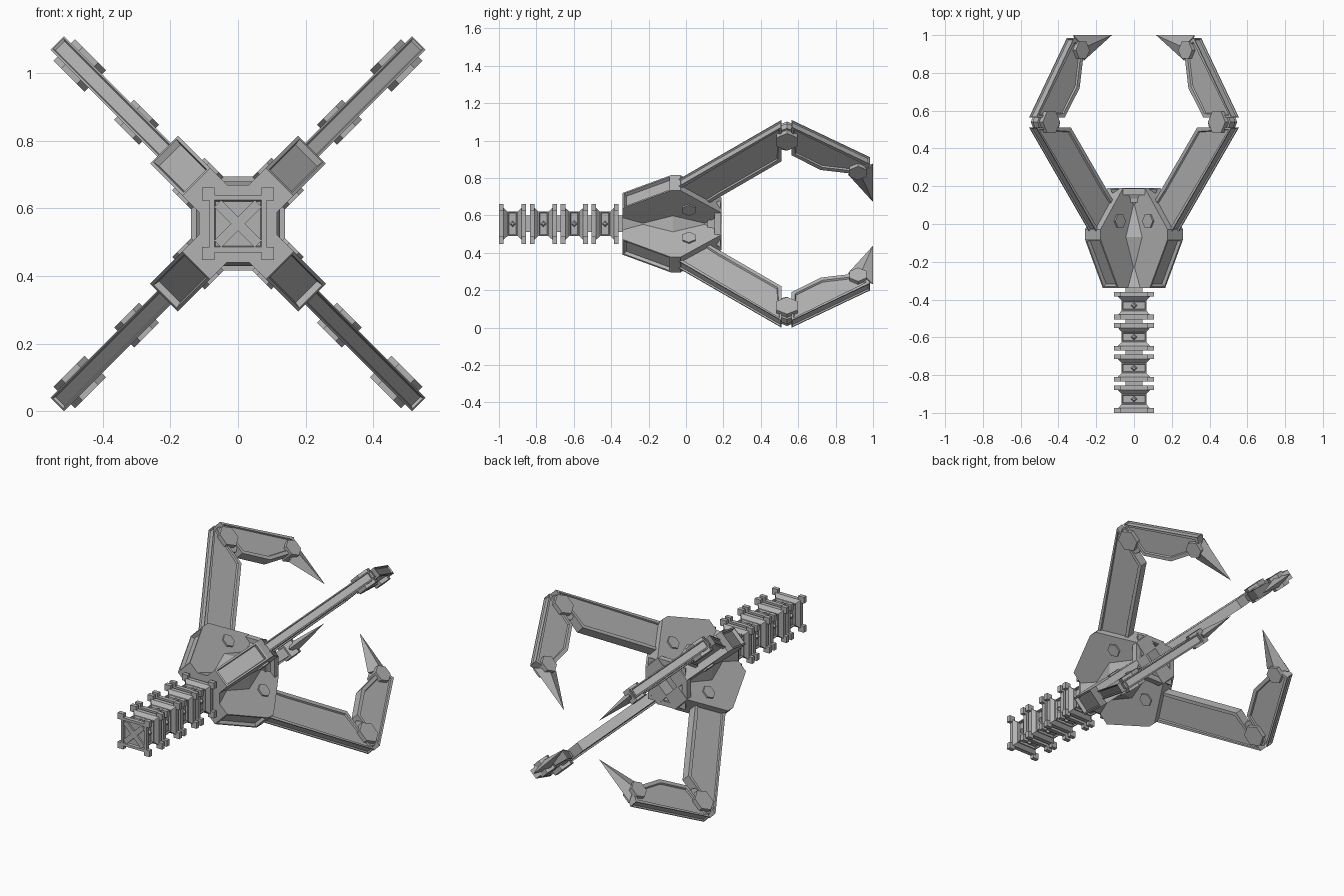
import bpy, bmesh, math
from mathutils import Matrix, Vector

cube = bpy.data.objects.get("Cube")
if cube:
    bpy.data.objects.remove(cube, do_unlink=True)

steel = bpy.data.materials.new("grey_steel")
steel.use_nodes = True
GREY = (0.45, 0.45, 0.45, 1)
steel.diffuse_color = GREY
steel.node_tree.nodes["Principled BSDF"].inputs["Base Color"].default_value = GREY

AXIS = Matrix.Translation((0, 0, 0.555))   # centre line of the claw


def finish(bm, name, matrix=AXIS):
    mesh = bpy.data.meshes.new(name)
    bm.to_mesh(mesh)
    bm.free()
    mesh.materials.append(steel)
    obj = bpy.data.objects.new(name, mesh)
    obj.matrix_world = matrix
    bpy.context.collection.objects.link(obj)
    return obj


def recess(bm, faces, rim, depth):
    """Sink (or raise) a panel inside a flat rim."""
    bmesh.ops.inset_individual(bm, faces=faces, thickness=rim, depth=0)
    bmesh.ops.inset_individual(bm, faces=faces, thickness=0.005, depth=depth)


def prism(bm, profile, half, rim=0, depth=-0.009, edges=(), edge_rim=0.012, edge_depth=-0.012):
    """Extrude a (y, radius) profile across the arm, then panel its sides."""
    left = [bm.verts.new((-half, y, r)) for y, r in profile]
    right = [bm.verts.new((half, y, r)) for y, r in profile]
    sides = [bm.faces.new(left), bm.faces.new(right[::-1])]
    n = len(profile)
    rims = [bm.faces.new((left[i], right[i], right[(i + 1) % n], left[(i + 1) % n]))
            for i in range(n)]
    bmesh.ops.recalc_face_normals(bm, faces=sides + rims)
    if rim:
        recess(bm, sides, rim, depth)
    if edges:
        recess(bm, [rims[i] for i in edges], edge_rim, edge_depth)


def square_loft(bm, rings):
    """Loft squares of half width w along y; returns side faces by band."""
    loops = [[bm.verts.new((sx * w, y, sz * w))
              for sx, sz in ((-1, -1), (1, -1), (1, 1), (-1, 1))] for y, w in rings]
    bands = [[bm.faces.new((a[i], a[(i + 1) % 4], b[(i + 1) % 4], b[i])) for i in range(4)]
             for a, b in zip(loops, loops[1:])]
    caps = [bm.faces.new(loops[0]), bm.faces.new(loops[-1][::-1])]
    bmesh.ops.recalc_face_normals(bm, faces=bm.faces[:])
    return bands, caps


def box(bm, centre, size, turn=0):
    m = (Matrix.Rotation(turn, 4, 'Y') @ Matrix.Translation(centre)
         @ Matrix.Diagonal((*size, 1)))
    bmesh.ops.create_cube(bm, size=1, matrix=m)


def hex_bolt(bm, y, r, radius, half):
    m = (Matrix.Translation((0, y, r)) @ Matrix.Rotation(math.pi / 2, 4, 'Y')
         @ Matrix.Rotation(math.pi / 2, 4, 'Z'))
    bmesh.ops.create_cone(bm, cap_ends=True, segments=6, radius1=radius,
                          radius2=radius, depth=half * 2, matrix=m)


# Tail: four spool-shaped segments with corner tabs on a square spine
SEG = 0.165
for k in range(4):
    bm = bmesh.new()
    y0 = -1 + k * SEG
    shape = [(0, 0.085), (0.025, 0.085), (0.045, 0.066),
             (0.1, 0.066), (0.12, 0.085), (0.145, 0.085)]
    bands, caps = square_loft(bm, [(y0 + y, w) for y, w in shape])
    recess(bm, bands[2], 0.008, -0.012)
    recess(bm, caps, 0.022, -0.012)
    for sx in (-1, 1):
        for sz in (-1, 1):
            for dy in (0.0125, 0.1325):
                box(bm, (sx * 0.088, y0 + dy, sz * 0.088), (0.038, 0.025, 0.038))
    for i in range(4):
        # small stud in the middle of each side
        m = (Matrix.Rotation(i * math.pi / 2, 4, 'Y')
             @ Matrix.Translation((0, y0 + 0.0725, 0.058)))
        bmesh.ops.create_cone(bm, cap_ends=True, segments=4, radius1=0.02,
                              radius2=0.008, depth=0.016, matrix=m)
    finish(bm, f"tail_segment_{k + 1}")

bm = bmesh.new()
square_loft(bm, [(-0.98, 0.045), (-0.3, 0.045)])
finish(bm, "tail_spine")

bm = bmesh.new()
for turn in (math.pi / 4, -math.pi / 4):
    box(bm, (0, -0.99, 0), (0.17, 0.018, 0.03), turn)
finish(bm, "tail_end_cross")

# Hub core: pinched square body showing between the four brackets
bm = bmesh.new()
bands, caps = square_loft(bm, [(-0.34, 0.115), (-0.23, 0.085), (-0.07, 0.125),
                               (0.1, 0.085), (0.185, 0.135)])
for v in bm.verts:
    if v.co.y > 0.18:
        v.co.x *= 0.93
        v.co.z *= 0.93
recess(bm, [caps[1]], 0.03, -0.07)
finish(bm, "hub_core")

# Rear webs joining neighbouring brackets
bm = bmesh.new()
for i in range(4):
    box(bm, (0, 0.17, 0.125), (0.12, 0.035, 0.028), i * math.pi / 2)
finish(bm, "hub_rear_webs")

# Four claws around the axis, each built in its own (across, y, radius) frame
BRACKET = [(-0.34, 0.175), (-0.08, 0.31), (-0.03, 0.31), (0.19, 0.14), (0.19, 0.05), (-0.34, 0.05)]
UPPER = [(-0.05, 0.3), (0.51, 0.757), (0.51, 0.5), (0.19, 0.238), (0.02, 0.1)]
FORE = [(0.565, 0.757), (0.985, 0.475), (0.955, 0.42), (0.9, 0.405), (0.72, 0.435), (0.565, 0.545)]
LINK = [(0.48, 0.71), (0.54, 0.74), (0.6, 0.71), (0.6, 0.61), (0.54, 0.57), (0.48, 0.59)]

for k, side in enumerate(("upper_left", "lower_left", "lower_right", "upper_right")):
    frame = AXIS @ Matrix.Rotation(math.pi / 4 + k * math.pi / 2, 4, 'Y')

    bm = bmesh.new()
    prism(bm, BRACKET, 0.058, edges=(0,), edge_rim=0.014, edge_depth=-0.02)
    finish(bm, side + "_bracket", frame)

    bm = bmesh.new()
    prism(bm, UPPER, 0.028, rim=0.022, edges=(0,), edge_rim=0.008, edge_depth=-0.008)
    finish(bm, side + "_upper_arm", frame)

    bm = bmesh.new()
    prism(bm, FORE, 0.028, rim=0.022, edges=(0,), edge_rim=0.008, edge_depth=-0.008)
    finish(bm, side + "_forearm", frame)

    bm = bmesh.new()
    prism(bm, LINK, 0.018)
    finish(bm, side + "_elbow_link", frame)

    # hub pivot, elbow and wrist bolts
    bm = bmesh.new()
    hex_bolt(bm, 0.015, 0.168, 0.04, 0.068)
    hex_bolt(bm, 0.54, 0.663, 0.065, 0.045)
    hex_bolt(bm, 0.92, 0.425, 0.052, 0.042)
    finish(bm, side + "_bolts", frame)

    # pointed tip with a ridge down each side
    bm = bmesh.new()
    point = bm.verts.new((0, 1, 0.165))
    base = [bm.verts.new(c) for c in ((0, 0.865, 0.375), (0.03, 0.935, 0.4),
                                      (0, 1, 0.455), (-0.03, 0.935, 0.4))]
    bm.faces.new(base)
    for i in range(4):
        bm.faces.new((base[i], base[(i + 1) % 4], point))
    bmesh.ops.recalc_face_normals(bm, faces=bm.faces[:])
    finish(bm, side + "_claw_tip", frame)
